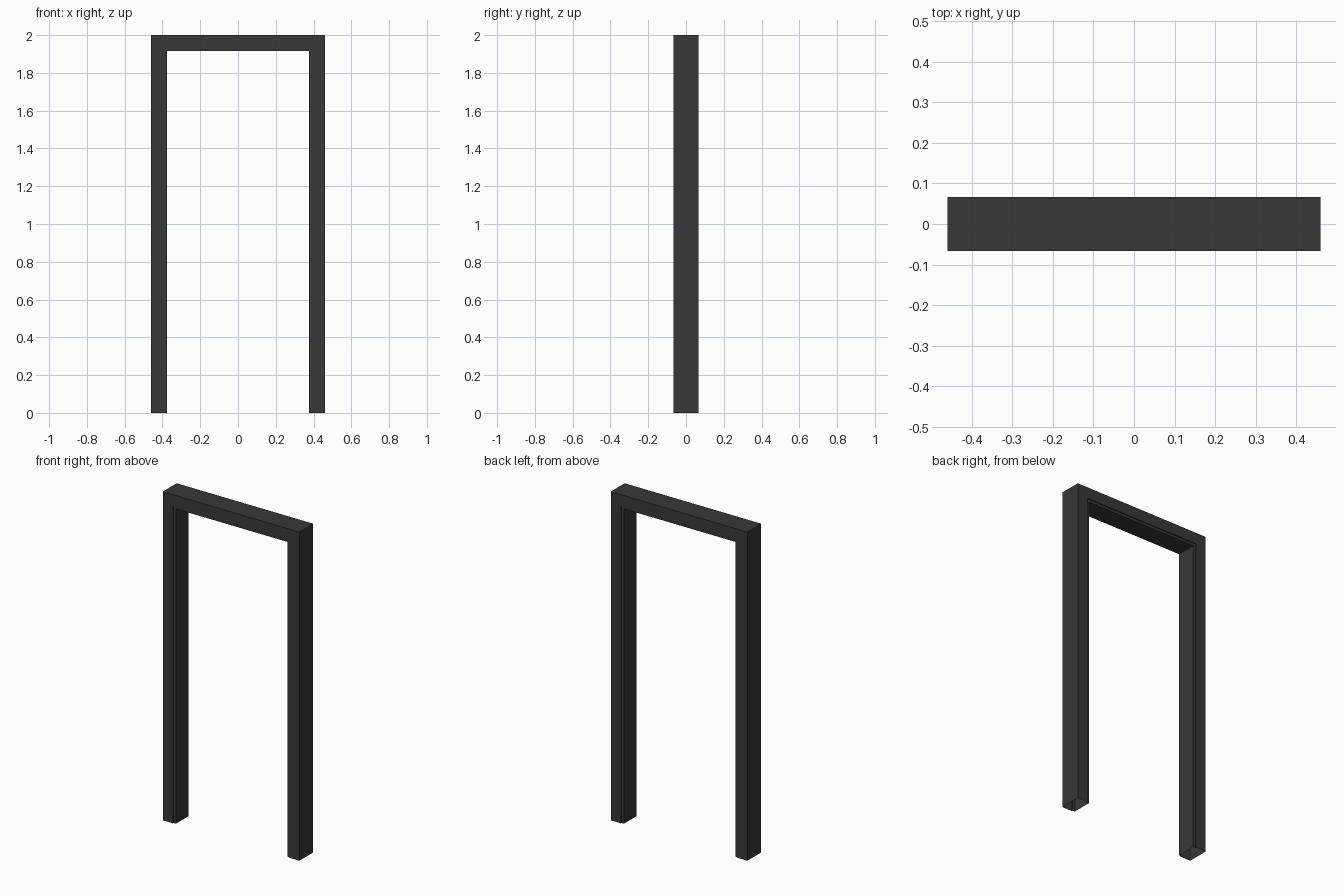
import bpy, bmesh

if "Cube" in bpy.data.objects:
    bpy.data.objects.remove(bpy.data.objects["Cube"])

W, H, D = 0.46, 2.0, 0.0665      # half width, height, half depth
FACE, JAMB, STEP = 0.069, 0.085, 0.006

# Cross-section: (distance inward from the outer edge, y)
half = [(0, -D), (FACE, -D), (FACE, -D + STEP), (JAMB, -D + STEP)]
profile = half + [(o, -y) for o, y in reversed(half)]

# Mitred stations along the U-shaped path: left foot, two top corners, right foot
stations = [
    lambda o, y: (-W + o, y, 0),
    lambda o, y: (-W + o, y, H - o),
    lambda o, y: (W - o, y, H - o),
    lambda o, y: (W - o, y, 0),
]

# Door frame: hollow sweep, open at the feet
bm = bmesh.new()
rings = [[bm.verts.new(s(o, y)) for o, y in profile] for s in stations]
n = len(profile)
for a, b in zip(rings, rings[1:]):
    for i in range(n):
        j = (i + 1) % n
        bm.faces.new((a[i], b[i], b[j], a[j]))
bm.normal_update()
# Make the normals point outward (top face must look up)
top = max(bm.faces, key=lambda f: f.calc_center_median().z)
if top.normal.z < 0:
    bmesh.ops.reverse_faces(bm, faces=bm.faces[:])

mesh = bpy.data.meshes.new("door_frame")
bm.to_mesh(mesh)
bm.free()
frame = bpy.data.objects.new("door_frame", mesh)
bpy.context.collection.objects.link(frame)

# Dark paint
paint = bpy.data.materials.new("dark_paint")
paint.diffuse_color = (0.04, 0.04, 0.04, 1)
paint.use_nodes = True
paint.node_tree.nodes["Principled BSDF"].inputs["Base Color"].default_value = paint.diffuse_color
mesh.materials.append(paint)
